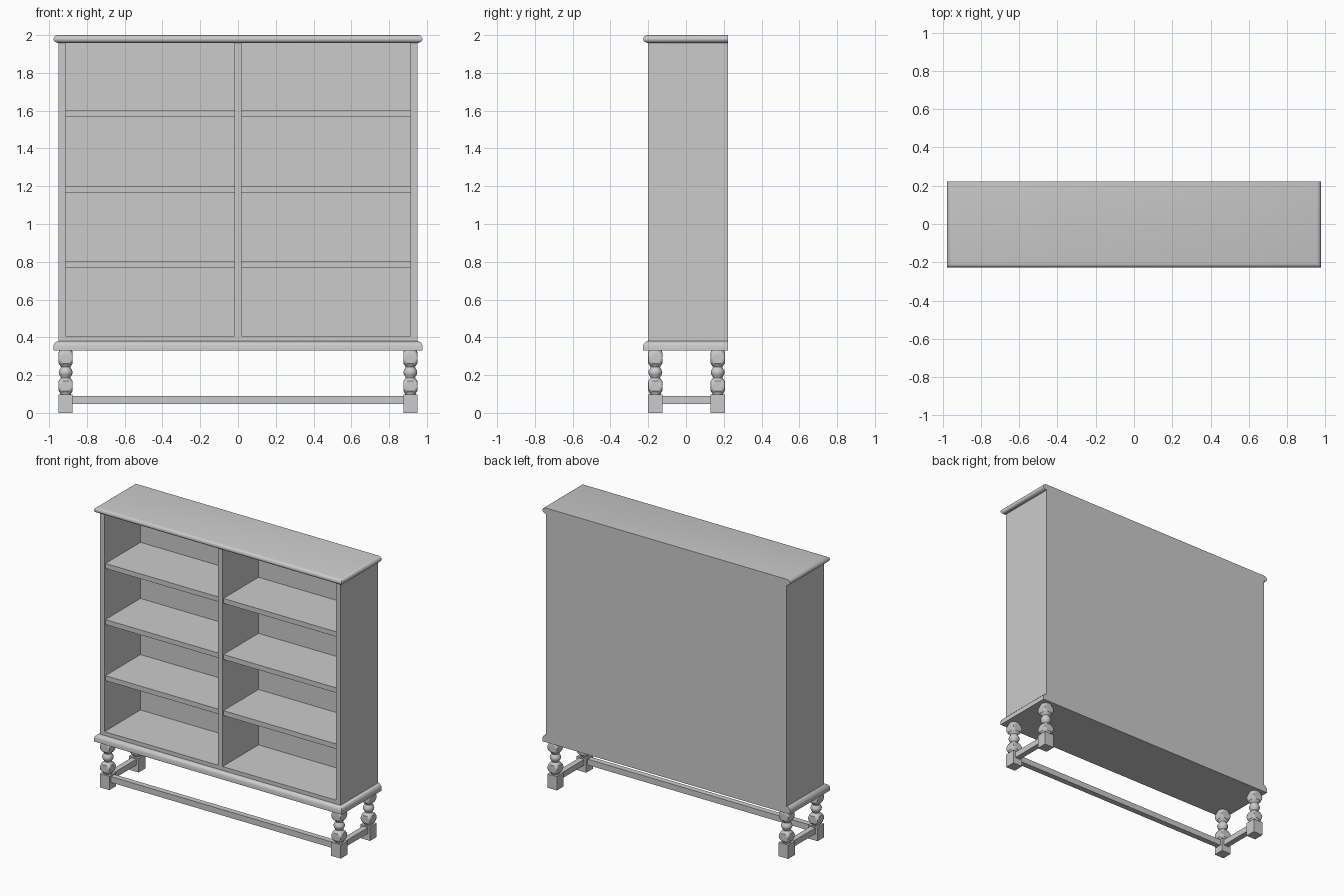
import bpy, bmesh, math

if "Cube" in bpy.data.objects:
    bpy.data.objects.remove(bpy.data.objects["Cube"], do_unlink=True)

grey = bpy.data.materials.new("plain grey")
grey.use_nodes = True
grey.diffuse_color = (0.6, 0.6, 0.6, 1)
grey.node_tree.nodes["Principled BSDF"].inputs["Base Color"].default_value = (0.6, 0.6, 0.6, 1)

HALF_W, FRONT, BACK = 0.95, -0.20, 0.222
PANEL = 0.205            # front face of the back panel
INNER, DIVIDER = 0.913, 0.018
LEG = 0.0375             # half width of a leg


def finish(name, bm):
    bmesh.ops.recalc_face_normals(bm, faces=bm.faces)
    mesh = bpy.data.meshes.new(name)
    bm.to_mesh(mesh)
    bm.free()
    mesh.materials.append(grey)
    obj = bpy.data.objects.new(name, mesh)
    bpy.context.collection.objects.link(obj)
    return obj


def smooth(obj):
    bpy.ops.object.select_all(action='DESELECT')
    obj.select_set(True)
    bpy.context.view_layer.objects.active = obj
    bpy.ops.object.shade_smooth_by_angle(angle=math.radians(35))


def box(name, x, y, z):
    bm = bmesh.new()
    bmesh.ops.create_cube(bm, size=1)
    for v in bm.verts:
        for i, (a, b) in enumerate((x, y, z)):
            v.co[i] = a + (b - a) * (v.co[i] + 0.5)
    return finish(name, bm)


def skin(name, rings):
    """Closed solid through a stack of rings of points."""
    bm = bmesh.new()
    loops = [[bm.verts.new(p) for p in ring] for ring in rings]
    n = len(loops[0])
    for a, b in zip(loops, loops[1:]):
        for i in range(n):
            j = (i + 1) % n
            bm.faces.new((a[i], a[j], b[j], b[i]))
    bm.faces.new(loops[0])
    bm.faces.new(loops[-1])
    obj = finish(name, bm)
    smooth(obj)
    return obj


def moulded_slab(name, profile):
    """Slab moulded on the front and sides, flush at the back."""
    rings = []
    for out, z in profile:
        w, f = HALF_W + out, FRONT - out
        rings.append([(-w, f, z), (w, f, z), (w, BACK, z), (-w, BACK, z)])
    return skin(name, rings)


def turned_leg(name, x, y, profile, segments=32):
    """Turning cut from square stock: round profile clamped to the square."""
    def clamp(c):
        return max(-LEG, min(LEG, c))
    rings = []
    for z, r in profile:
        angles = [2 * math.pi * i / segments for i in range(segments)]
        rings.append([(x + clamp(r * math.cos(a)), y + clamp(r * math.sin(a)), z)
                      for a in angles])
    return skin(name, rings)


# Top and bottom mouldings
moulded_slab("cornice", [(0, 1.957), (0.012, 1.961), (0.02, 1.965), (0.026, 1.973),
                         (0.027, 1.981), (0.023, 1.991), (0.015, 1.997), (0.005, 2.0)])
moulded_slab("base_moulding", [(0.027, 0.33), (0.027, 0.355), (0.023, 0.366),
                               (0.013, 0.376), (0.002, 0.38)])

# Carcass
for side, s in (("right", -1), ("left", 1)):
    box(side + "_side_panel", sorted((s * INNER, s * HALF_W)), (FRONT, PANEL), (0.38, 1.957))
box("back_panel", (-HALF_W, HALF_W), (PANEL, BACK), (0.38, 1.957))
box("bottom_board", (-INNER, INNER), (FRONT, PANEL), (0.38, 0.407))
box("divider", (-DIVIDER, DIVIDER), (FRONT, PANEL), (0.407, 1.957))

# Shelves, set slightly back from the front edge
for side, s in (("right", -1), ("left", 1)):
    for k in range(3):
        top = 0.802 + 0.4 * k
        box(f"{side}_shelf_{k + 1}", sorted((s * DIVIDER, s * INNER)),
            (FRONT + 0.01, PANEL), (top - 0.035, top))

# Legs: square foot, two faceted blocks and a ring between coves
turning = [(0.098, 0.028), (0.106, 0.030), (0.116, 0.042), (0.128, 0.050), (0.142, 0.053),
           (0.156, 0.050), (0.168, 0.042), (0.178, 0.030), (0.186, 0.025), (0.194, 0.028),
           (0.203, 0.034), (0.215, 0.037), (0.226, 0.034), (0.235, 0.028), (0.243, 0.025),
           (0.251, 0.030), (0.262, 0.042), (0.274, 0.050), (0.290, 0.053), (0.305, 0.050),
           (0.318, 0.042), (0.330, 0.034)]
leg_x, front_y, rear_y = HALF_W - LEG, FRONT + LEG, 0.168
for side, s in (("right", -1), ("left", 1)):
    for end, y in (("front", front_y), ("rear", rear_y)):
        x = s * leg_x
        turned_leg(f"{end}_{side}_leg", x, y, turning)
        box(f"{end}_{side}_foot", (x - LEG, x + LEG), (y - LEG, y + LEG), (0, 0.098))
    # Side stretchers
    box(side + "_stretcher", (s * leg_x - 0.02, s * leg_x + 0.02),
        (front_y + LEG, rear_y - LEG), (0.048, 0.09))

# Front stretcher
box("front_stretcher", (LEG - leg_x, leg_x - LEG), (front_y - 0.02, front_y + 0.02), (0.048, 0.09))
